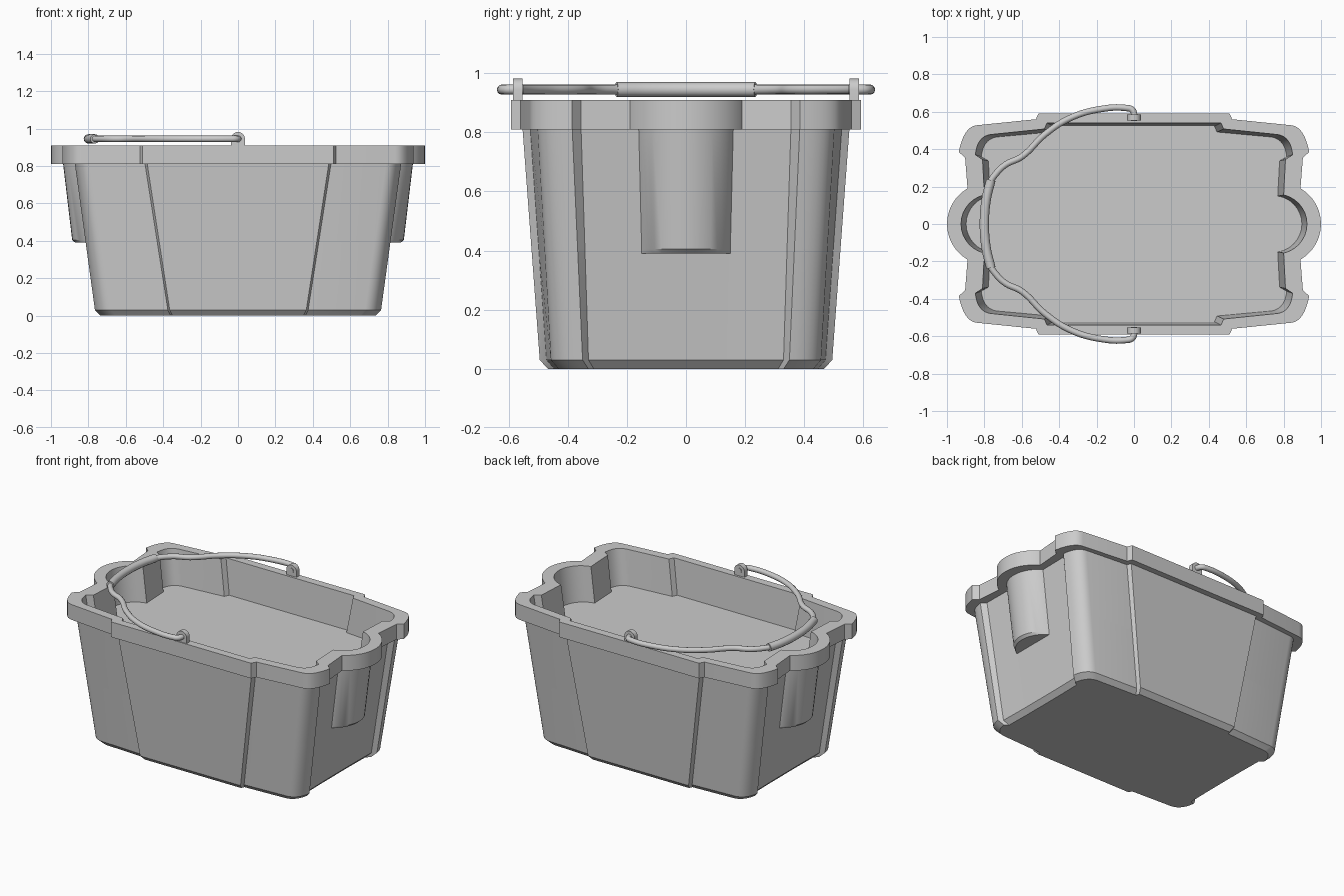
import bpy, bmesh, math

if "Cube" in bpy.data.objects:
    bpy.data.objects.remove(bpy.data.objects["Cube"])

# Outline quadrants: seam, seam step, corner start / control / end, notch; then end wall x, pocket half width, pocket tip x
TOP = [.485, .553, .497, .527, .79, .502, .86, .495, .872, .385, .845, .355, .842, .16, .935]
BASE = [.365, .495, .375, .472, .68, .457, .75, .447, .765, .35, .738, .33, .735, .141, .842]
RIM = [.51, .592, .525, .56, .84, .528, .91, .522, .937, .385, .903, .355, .89, .19, 1.0]
HOLE = [.465, .54, .48, .508, .77, .478, .84, .465, .848, .37, .81, .345, .80, .155, .925]
FLOOR = [h - (t - b) * .295 for h, t, b in zip(HOLE, TOP, BASE)]


def body_at(z):
    k = (z - .03) / .78
    return [b + (t - b) * k for b, t in zip(BASE, TOP)]


def outline(d, pocket=True, sx=1, sy=1):
    pts = list(zip(d[0:12:2], d[1:12:2]))
    wall, hw, tip = d[12:]
    a, c, b = pts[2:5]
    q = pts[:2]
    for i in range(9):                                   # rounded corner
        t = i / 8
        q.append(tuple((1-t)**2 * a[j] + 2*t*(1-t) * c[j] + t*t * b[j] for j in (0, 1)))
    q.append(pts[5])
    s = tip - wall
    r = (hw * hw + s * s) / (2 * s)
    for i in range(9):                                   # pocket arc
        y = hw * math.cos(math.pi / 2 * i / 8)
        q.append((wall + (math.sqrt(r*r - y*y) - r + s if pocket else 0), y))
    q[-1] = (q[-1][0], 0)
    right = q + [(x, -y) for x, y in reversed(q[:-1])]
    return [(x * sx, y * sy) for x, y in right + [(-x, y) for x, y in reversed(right)]]


def finish(name, bm, angle=30):
    bmesh.ops.remove_doubles(bm, verts=bm.verts, dist=1e-5)
    bmesh.ops.recalc_face_normals(bm, faces=bm.faces)
    me = bpy.data.meshes.new(name)
    bm.to_mesh(me)
    bm.free()
    for p in me.polygons:
        p.use_smooth = True
    me.set_sharp_from_angle(angle=math.radians(angle))
    ob = bpy.data.objects.new(name, me)
    bpy.context.collection.objects.link(ob)
    return ob


def loft(name, rings):
    bm = bmesh.new()
    loops = [[bm.verts.new((x, y, z)) for x, y in ring] for z, ring in rings]
    n = len(loops[0])
    for lo, hi in zip(loops, loops[1:]):
        for i in range(n):
            j = (i + 1) % n
            bm.faces.new((lo[i], lo[j], hi[j], hi[i]))
    bm.faces.new(loops[0])
    bm.faces.new(loops[-1])
    return finish(name, bm)


# Tub: outer wall with end pockets, thick rim, shallow inner wall and floor
pocket_base = body_at(.39)
pocket_base[14] -= .015
loft("tub", [
    (0, outline(BASE, False, .96, .945)),
    (.03, outline(BASE, False)),
    (.39, outline(body_at(.39), False)),
    (.39, outline(pocket_base)),
    (.405, outline(body_at(.405))),
    (.81, outline(TOP)),
    (.81, outline(RIM)),
    (.91, outline(RIM)),
    (.91, outline(HOLE)),
    (.68, outline(FLOOR)),
])

# Handle lugs: arched tabs on the rim
for side, label in ((1, "back"), (-1, "front")):
    prof = [(-.037, .9), (.037, .9)]
    prof += [(.037 * math.cos(math.pi*i/12), .945 + .037 * math.sin(math.pi*i/12)) for i in range(13)]
    bm = bmesh.new()
    f = bm.faces.new([bm.verts.new((x, side * .57 - .016, z)) for x, z in prof])
    ext = bmesh.ops.extrude_face_region(bm, geom=[f], use_keep_orig=True)
    bmesh.ops.translate(bm, vec=(0, .032, 0), verts=[v for v in ext["geom"] if isinstance(v, bmesh.types.BMVert)])
    finish(label + "_lug", bm)


def rod(name, pts, radius):
    cu = bpy.data.curves.new(name, "CURVE")
    cu.dimensions = "3D"
    cu.bevel_depth = radius
    cu.bevel_resolution = 4
    cu.resolution_u = 8
    cu.use_fill_caps = True
    sp = cu.splines.new("BEZIER")
    sp.bezier_points.add(len(pts) - 1)
    for bp, (x, y) in zip(sp.bezier_points, pts):
        bp.co = (x, y, .945)
        bp.handle_left_type = bp.handle_right_type = "AUTO"
    bpy.context.collection.objects.link(bpy.data.objects.new(name, cu))


# Wire handle lying over the left half, and its thicker grip
half = [(0, .55), (0, .592), (-.012, .612), (-.04, .62), (-.18, .614), (-.34, .567), (-.475, .48),
        (-.6, .36), (-.69, .315), (-.745, .26), (-.77, .22)]
grip = [(-.765, .235), (-.79, .13), (-.80, 0), (-.79, -.13), (-.765, -.235)]
rod("handle_wire", half + grip[1:4] + [(x, -y) for x, y in reversed(half)], .017)
rod("handle_grip", grip, .025)
